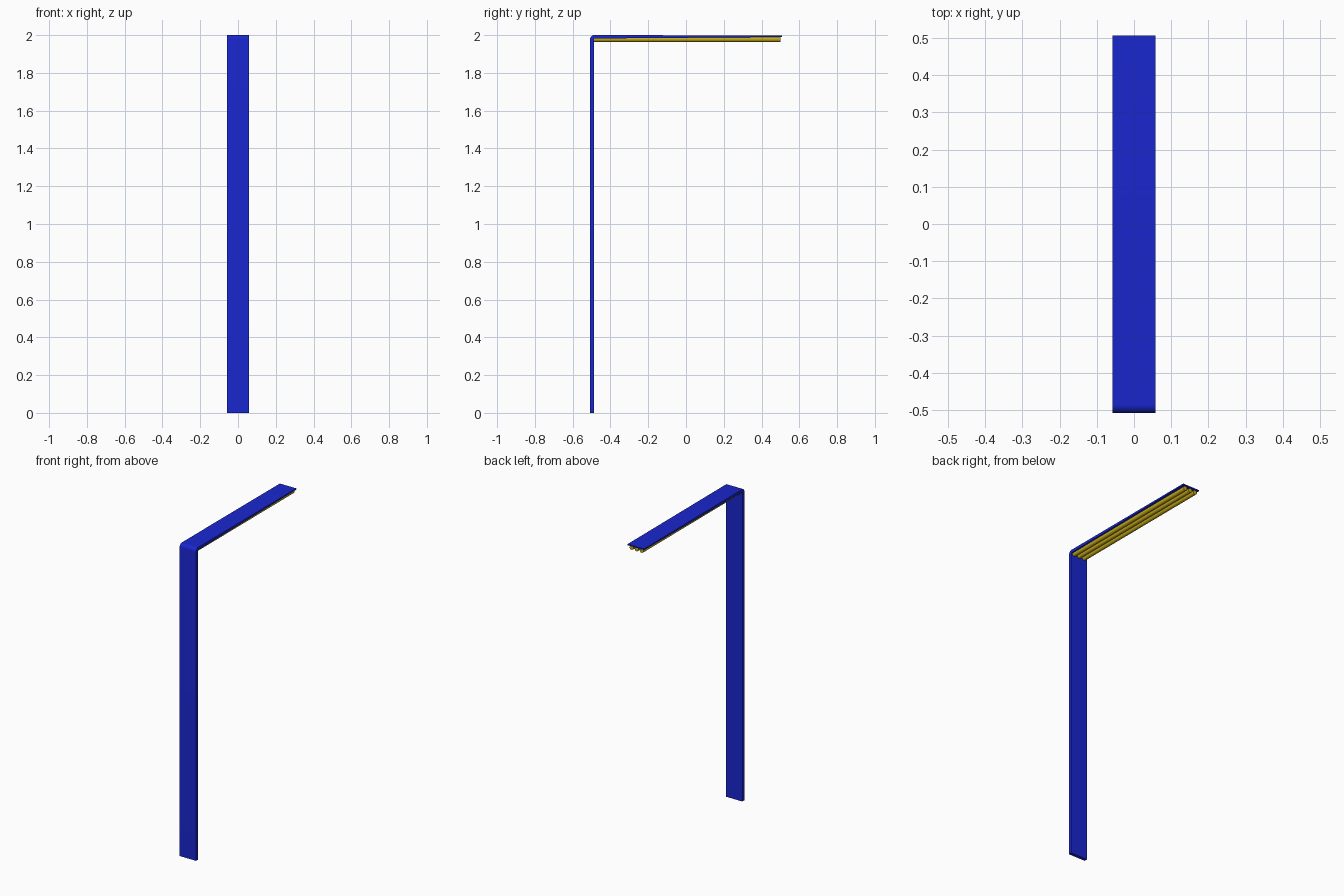
import bpy, bmesh, math

if "Cube" in bpy.data.objects:
    bpy.data.objects.remove(bpy.data.objects["Cube"])

W = 0.058  # half width of the strip


def material(name, color):
    m = bpy.data.materials.new(name)
    m.diffuse_color = color
    m.use_nodes = True
    m.node_tree.nodes["Principled BSDF"].inputs["Base Color"].default_value = m.diffuse_color
    return m


def finish(bm, name, mat):
    bmesh.ops.recalc_face_normals(bm, faces=bm.faces)
    me = bpy.data.meshes.new(name)
    bm.to_mesh(me)
    bm.free()
    ob = bpy.data.objects.new(name, me)
    bpy.context.collection.objects.link(ob)
    me.materials.append(mat)
    bpy.context.view_layer.objects.active = ob
    ob.select_set(True)
    bpy.ops.object.shade_smooth_by_angle(angle=math.radians(35))
    ob.select_set(False)
    return ob


blue = material("blue_paint", (0.01, 0.02, 0.62, 1))
yellow = material("yellow_tube", (0.55, 0.40, 0.01, 1))

# Bent strip: upright post, rounded corner and tapering arm
r = 0.022
profile = [(-0.487, 0), (-0.508, 0)]
for i in range(9):
    a = math.pi - i * math.pi / 16
    profile.append((-0.508 + r + r * math.cos(a), 2 - r + r * math.sin(a)))
profile += [(0.507, 1.998), (0.507, 1.99), (-0.487, 1.982)]
bm = bmesh.new()
face = bm.faces.new([bm.verts.new((-W, y, z)) for y, z in profile])
ext = bmesh.ops.extrude_face_region(bm, geom=[face])
for v in ext["geom"]:
    if isinstance(v, bmesh.types.BMVert):
        v.co.x = W
finish(bm, "post_and_arm", blue)

# Three tubes under the arm
for i, x in enumerate((-0.036, 0, 0.036)):
    bm = bmesh.new()
    bmesh.ops.create_cone(bm, cap_ends=True, segments=24, radius1=0.0135,
                          radius2=0.0135, depth=0.99)
    ob = finish(bm, f"light_tube_{i + 1}", yellow)
    ob.rotation_euler.x = math.pi / 2
    ob.location = (x, 0.005, 1.9775)
